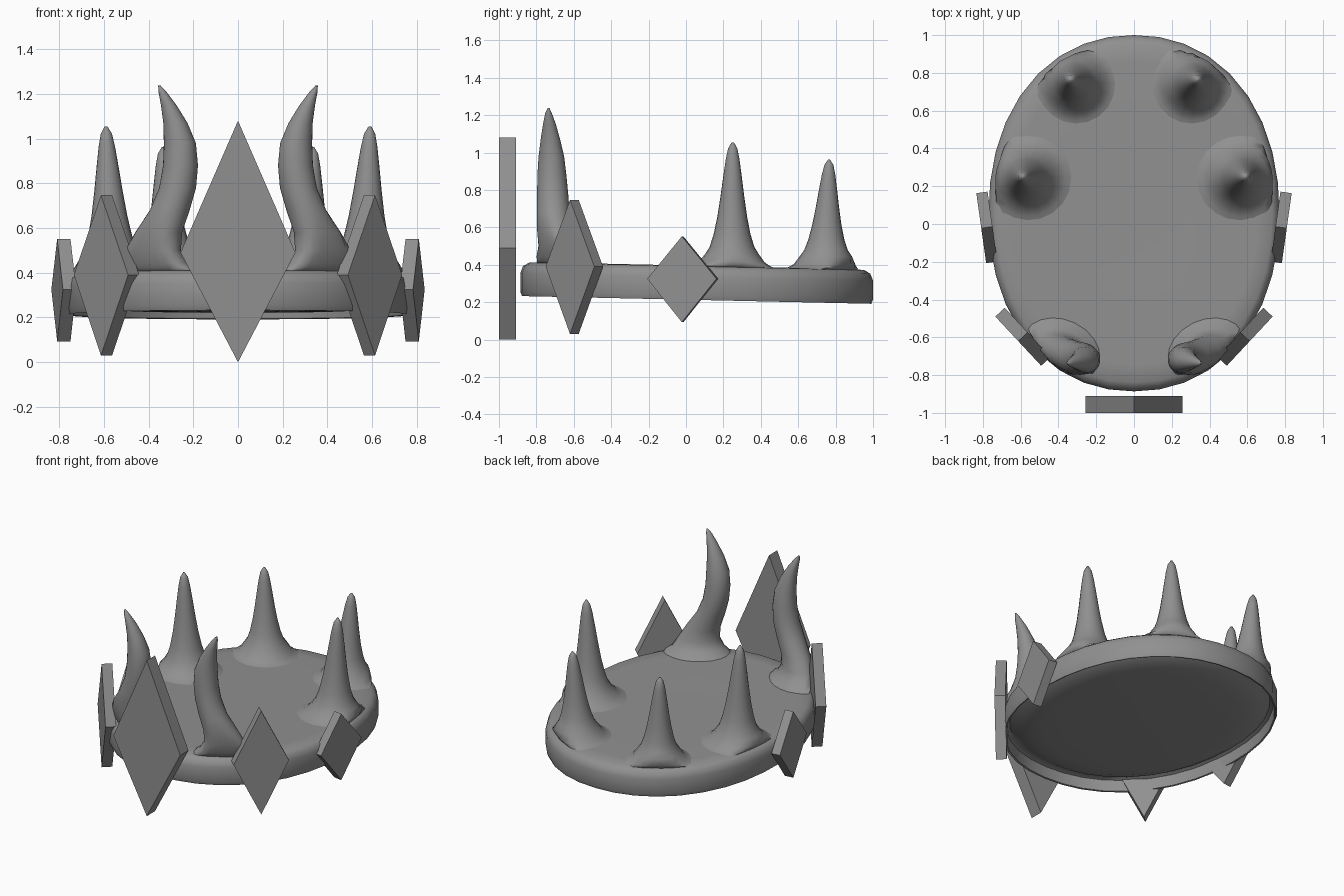
import bpy, bmesh, math
from mathutils import Vector

if "Cube" in bpy.data.objects:
    bpy.data.objects.remove(bpy.data.objects["Cube"])

CY, RX, RY, POW = 0.057, 0.77, 0.943, 2.15   # oval plan of the base

grey = bpy.data.materials.new("dark_grey")
grey.diffuse_color = (0.28, 0.28, 0.28, 1)
grey.use_nodes = True
grey.node_tree.nodes["Principled BSDF"].inputs["Base Color"].default_value = grey.diffuse_color


def loft(name, rings, smooth=50):
    """Closed skin through a list of rings with equal point counts."""
    bm = bmesh.new()
    loops = [[bm.verts.new(p) for p in r] for r in rings]
    n = len(loops[0])
    for a, b in zip(loops, loops[1:]):
        for i in range(n):
            j = (i + 1) % n
            bm.faces.new((a[i], a[j], b[j], b[i]))
    bm.faces.new(loops[0][::-1])
    bm.faces.new(loops[-1])
    bmesh.ops.recalc_face_normals(bm, faces=bm.faces)
    me = bpy.data.meshes.new(name)
    bm.to_mesh(me)
    bm.free()
    me.materials.append(grey)
    ob = bpy.data.objects.new(name, me)
    bpy.context.collection.objects.link(ob)
    if smooth:
        bpy.ops.object.select_all(action='DESELECT')
        ob.select_set(True)
        bpy.context.view_layer.objects.active = ob
        bpy.ops.object.shade_smooth_by_angle(angle=math.radians(smooth))
    return ob


def ellipse(cx, cy, z, rx, ry, n, turn=0.0):
    c, s = math.cos(turn), math.sin(turn)
    pts = []
    for i in range(n):
        t = 2 * math.pi * i / n
        u, v = rx * math.cos(t), ry * math.sin(t)
        pts.append(Vector((cx + u * c - v * s, cy + u * s + v * c, z)))
    return pts


def reach(p):
    """Relative distance from the centre of the base, 1 at the rim."""
    return (abs(p.x / RX) ** POW + abs((p.y - CY) / RY) ** POW) ** (1 / POW)


def tilt(p):
    p.z -= 0.022 * (p.y - CY)


# Oval base: rounded rim, sagging underside, tilted slightly to the back
profile = [(0.05, 0.228), (0.4, 0.23), (0.7, 0.235), (0.8, 0.243), (0.88, 0.268), (0.945, 0.30),
           (0.972, 0.29), (0.978, 0.215),
           (0.99, 0.212), (1.0, 0.235), (1.0, 0.335), (0.985, 0.372), (0.95, 0.392),
           (0.85, 0.395), (0.4, 0.39), (0.05, 0.39)]
rings = []
for s, z in profile:
    ring = ellipse(0, CY, z, RX, RY, 36)
    for p in ring:
        k = s / reach(p)
        p.x *= k
        p.y = CY + (p.y - CY) * k
        tilt(p)
    rings.append(ring)
loft("crown_base", rings)


# Spikes: each row is x, y, z, radius along, radius across
def spike(name, rows, turn, side):
    rings = [ellipse(side * x, y, z, a, b, 20, side * turn) for x, y, z, a, b in rows]
    for k, ring in enumerate(rings):
        for p in ring:                    # keep the foot inside the rim
            if p.z < 0.6:
                lim = min(0.995, 0.945 + 0.012 * k)
                d = reach(p)
                if d > lim:
                    p.x *= lim / d
                    p.y = CY + (p.y - CY) * lim / d
            if k < 3:
                tilt(p)
    loft(name, rings, 70)


horn = [(0.38, -0.66, 0.385, 0.22, 0.16), (0.38, -0.665, 0.405, 0.20, 0.145),
        (0.38, -0.68, 0.425, 0.165, 0.118),
        (0.38, -0.69, 0.50, 0.13, 0.10), (0.355, -0.70, 0.58, 0.108, 0.093),
        (0.305, -0.71, 0.68, 0.09, 0.088), (0.27, -0.713, 0.78, 0.083, 0.084),
        (0.257, -0.717, 0.88, 0.079, 0.078), (0.26, -0.72, 0.98, 0.073, 0.068),
        (0.28, -0.725, 1.07, 0.055, 0.052), (0.31, -0.73, 1.15, 0.035, 0.035),
        (0.338, -0.735, 1.21, 0.018, 0.018), (0.352, -0.735, 1.238, 0.005, 0.005)]

# Straight spike outline: height fraction, radius
outline = [(0.0, 0.24), (0.02, 0.205), (0.05, 0.175), (0.1, 0.145), (0.16, 0.12), (0.26, 0.099),
           (0.4, 0.08), (0.56, 0.064), (0.72, 0.05), (0.86, 0.037), (0.95, 0.025), (1.0, 0.006)]


def straight(base, tip, k):
    rows = []
    for f, r in outline:
        p = Vector(base).lerp(Vector(tip), f)
        rows.append((p.x, p.y, p.z, r * k, r * k))
    return rows


mid = straight((0.565, 0.245, 0.388), (0.59, 0.25, 1.055), 1.0)
back = straight((0.31, 0.745, 0.386), (0.335, 0.765, 0.962), 0.97)


# Diamond plates, facing outward at the given angle
def gem(name, cx, cy, bottom, wide_z, top, half, thick, angle):
    nrm = Vector((math.cos(angle), math.sin(angle), 0))
    tan = Vector((-nrm.y, nrm.x, 0))
    shape = [(0, bottom), (half, wide_z), (0, top), (-half, wide_z)]
    rings = [[Vector((cx, cy, z)) + tan * u + nrm * d for u, z in shape]
             for d in (-thick / 2, thick / 2)]
    loft(name, rings, 0)


gem("front_diamond", 0, -0.955, 0.0, 0.49, 1.08, 0.257, 0.09, -math.pi / 2)

for side, label in ((1, "right"), (-1, "left")):
    spike("front_horn_" + label, horn, math.radians(26), side)
    spike("middle_spike_" + label, mid, 0, side)
    spike("back_spike_" + label, back, 0, side)
    for part, cx, cy, lo, w, hi, half, th, deg in (
            ("corner_diamond_", 0.588, -0.597, 0.03, 0.39, 0.747, 0.178, 0.068, -43),
            ("side_diamond_", 0.779, -0.018, 0.093, 0.325, 0.552, 0.187, 0.06, -8)):
        a = math.radians(deg)
        gem(part + label, side * cx, cy, lo, w, hi, half, th, a if side > 0 else math.pi - a)
